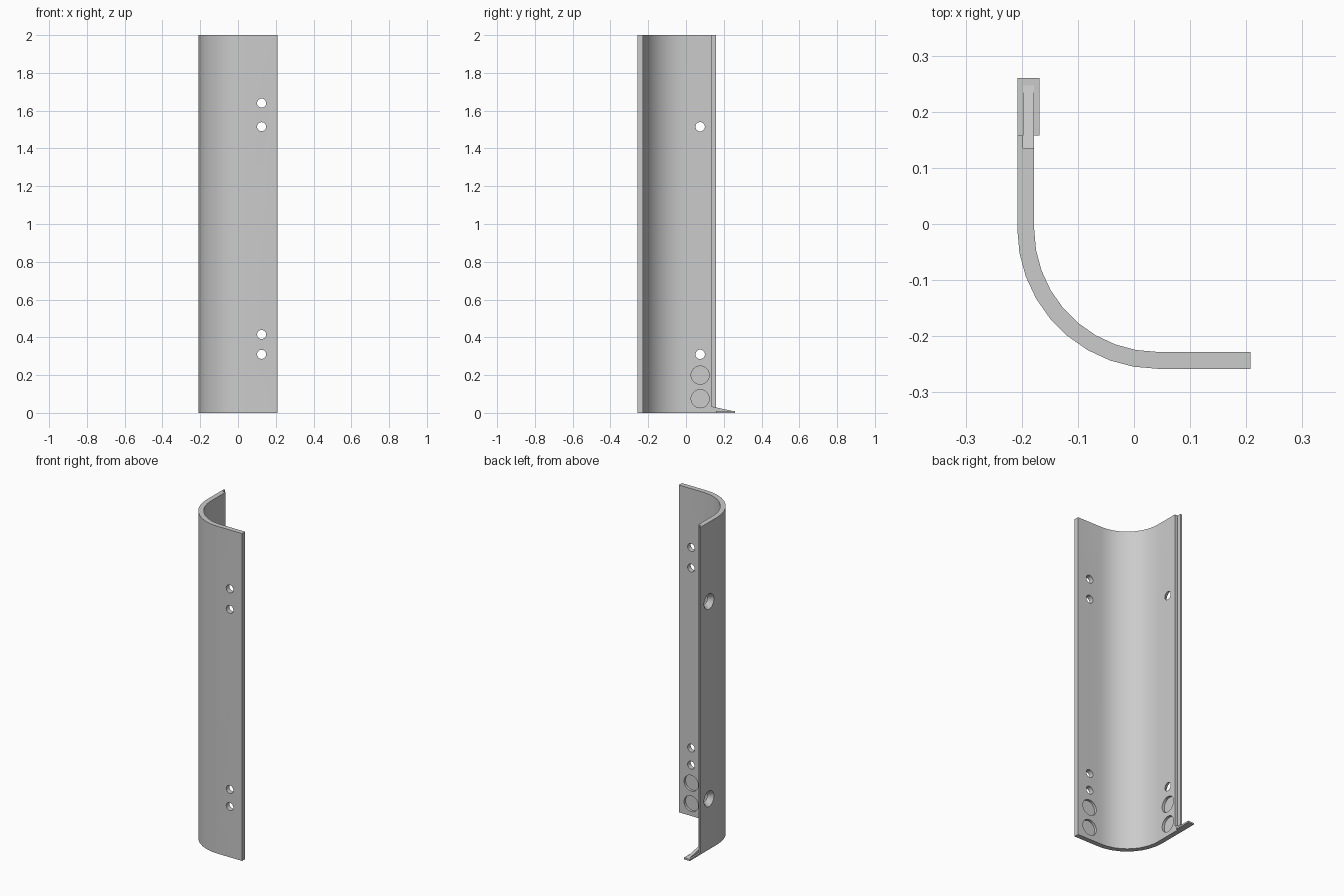
import bpy, bmesh
from math import sin, cos, radians, pi
from mathutils import Matrix, Vector

cube = bpy.data.objects.get("Cube")
if cube:
    bpy.data.objects.remove(cube, do_unlink=True)

grey = bpy.data.materials.new("plain_grey")
grey.use_nodes = True
colour = (0.6, 0.6, 0.6, 1)
grey.diffuse_color = colour
grey.node_tree.nodes["Principled BSDF"].inputs["Base Color"].default_value = colour

HEIGHT, WALL = 2.0, 0.03
LEFT, RIGHT, FRONT = -0.208, 0.208, -0.258
RADIUS = 0.25
CX, CY = LEFT + RADIUS, FRONT + RADIUS


def make_object(name, bm):
    bmesh.ops.recalc_face_normals(bm, faces=bm.faces)
    mesh = bpy.data.meshes.new(name)
    bm.to_mesh(mesh)
    bm.free()
    mesh.materials.append(grey)
    obj = bpy.data.objects.new(name, mesh)
    bpy.context.collection.objects.link(obj)
    return obj


def prism(name, points, offset):
    """Extrude a flat outline along an offset."""
    bm = bmesh.new()
    face = bm.faces.new([bm.verts.new(p) for p in points])
    new = bmesh.ops.extrude_face_region(bm, geom=[face])["geom"]
    bmesh.ops.translate(bm, vec=offset, verts=[v for v in new if isinstance(v, bmesh.types.BMVert)])
    return make_object(name, bm)


def arc(radius):
    return [(CX - radius * cos(radians(a)), CY - radius * sin(radians(a))) for a in range(0, 91, 10)]


# Curved corner guard with a thin lip along its back edge
step, lip_end, lip_x = 0.135, 0.158, LEFT + 0.01
outline = [(LEFT, lip_end)] + arc(RADIUS) + [(RIGHT, FRONT), (RIGHT, FRONT + WALL)]
outline += arc(RADIUS - WALL)[::-1]
outline += [(LEFT + WALL, step), (lip_x, step), (lip_x, lip_end)]
guard = prism("corner_guard", [(x, y, 0) for x, y in outline], (0, 0, HEIGHT))

# Cutters for screw holes, countersinks and round pockets
cutters = bmesh.new()


def cut(start, end, r1, r2):
    a, b = Vector(start), Vector(end)
    turn = (b - a).to_track_quat("Z", "Y").to_matrix().to_4x4()
    bmesh.ops.create_cone(cutters, cap_ends=True, segments=32, radius1=r1, radius2=r2,
                          depth=(b - a).length, matrix=Matrix.Translation((a + b) / 2) @ turn)


HOLE, POCKET, DEPTH = 0.024, 0.048, 0.015
hole_x, hole_y = 0.125, 0.075
inner_x, inner_y = LEFT + WALL, FRONT + WALL
for z in (0.31, 0.415, 1.515, 1.64):
    cut((hole_x, FRONT - 0.02, z), (hole_x, inner_y + 0.02, z), HOLE, HOLE)
for z in (0.31, 1.515):
    # one flared cutter per countersunk hole, widening towards the outside
    cut((LEFT - 0.01, hole_y, z), (inner_x + 0.001, hole_y, z), 0.055, HOLE)
for z in (0.075, 0.2):
    cut((hole_x, inner_y - DEPTH, z), (hole_x, inner_y + 0.02, z), POCKET, POCKET)
    cut((inner_x - DEPTH, hole_y, z), (inner_x + 0.02, hole_y, z), POCKET, POCKET)
cutter = make_object("hole_cutters", cutters)
cutter.hide_render = True

boolean = guard.modifiers.new("holes", "BOOLEAN")
boolean.operation = "DIFFERENCE"
boolean.solver = "EXACT"
boolean.object = cutter
bpy.context.view_layer.objects.active = guard
guard.select_set(True)
bpy.ops.object.modifier_apply(modifier=boolean.name)
bpy.data.objects.remove(cutter, do_unlink=True)
bpy.ops.object.shade_smooth_by_angle(angle=radians(30))

# Foot tab: flat plate with a sloped rib along its middle
tab_end, tab_t = 0.26, 0.01
prism("foot_plate",
      [(LEFT, lip_end, 0), (LEFT + 0.04, lip_end, 0), (LEFT + 0.04, tab_end, 0), (LEFT, tab_end, 0)],
      (0, 0, tab_t))
prism("foot_rib",
      [(lip_x, step, 0), (lip_x, lip_end, 0), (lip_x, lip_end, tab_t), (lip_x, 0.247, tab_t),
       (lip_x, step, 0.034)],
      (0.02, 0, 0))
